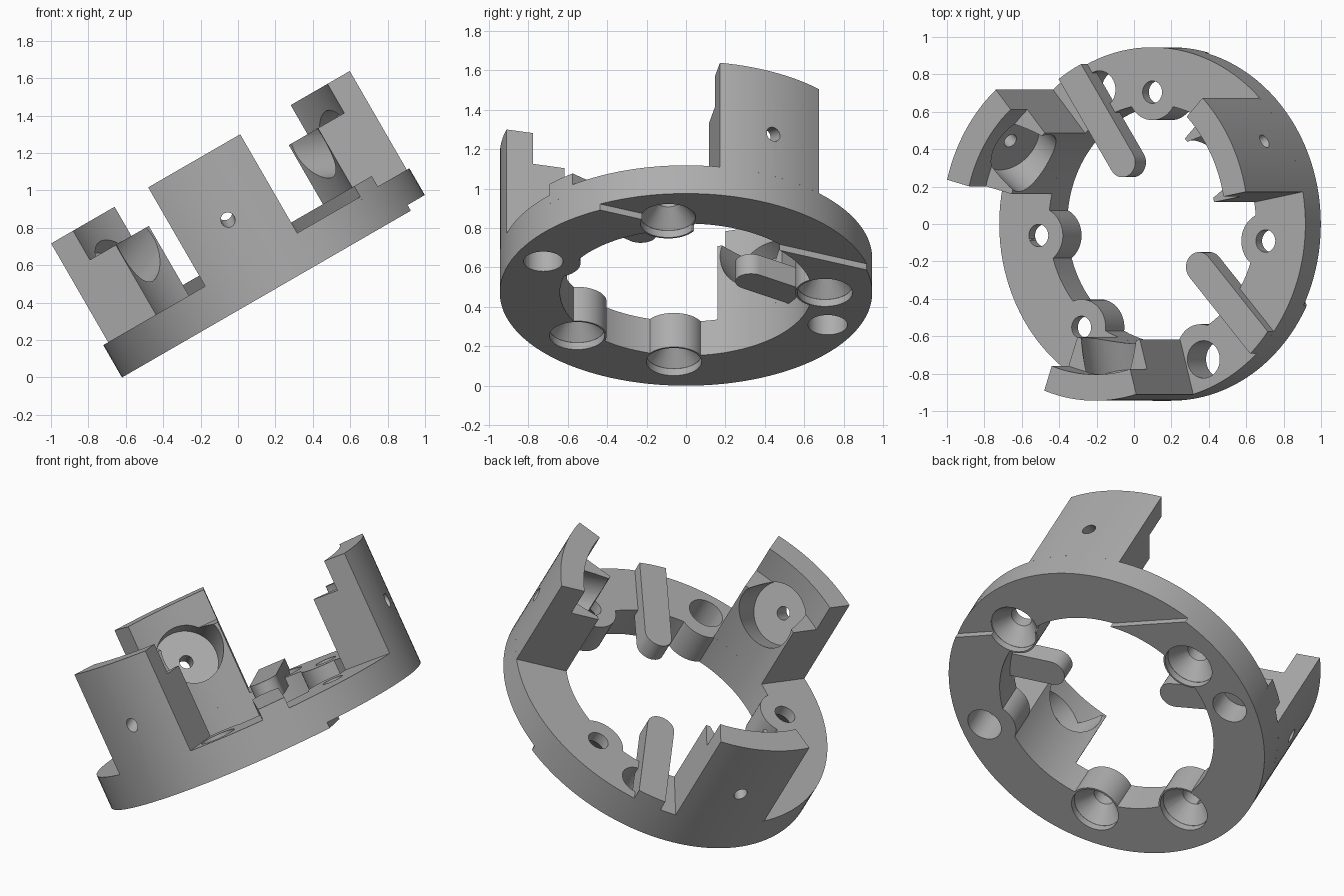
import bpy, bmesh
from math import sin, cos, pi, radians, sqrt
from mathutils import Matrix, Vector

if "Cube" in bpy.data.objects:
    bpy.data.objects.remove(bpy.data.objects["Cube"])

R_OUT, R_IN, DECK = 0.945, 0.64, 0.2
TILT = Matrix.Translation((0.198, 0, 0.4725)) @ Matrix.Rotation(radians(-30), 4, 'Y')

grey = bpy.data.materials.new("plain grey")
grey.use_nodes = True
grey.diffuse_color = (0.42, 0.42, 0.42, 1)
grey.node_tree.nodes["Principled BSDF"].inputs["Base Color"].default_value = grey.diffuse_color


def finish(name, bm):
    bmesh.ops.recalc_face_normals(bm, faces=bm.faces)
    mesh = bpy.data.meshes.new(name)
    bm.to_mesh(mesh)
    bm.free()
    mesh.materials.append(grey)
    obj = bpy.data.objects.new(name, mesh)
    bpy.context.collection.objects.link(obj)
    return obj


def revolve(name, profile, start, end, steps):
    """Sweep a closed (radius, height) profile around the vertical axis."""
    bm = bmesh.new()
    full = abs(end - start) >= 360
    rows = []
    for i in range(steps + (0 if full else 1)):
        t = radians(start + (end - start) * i / steps)
        rows.append([bm.verts.new((r * cos(t), r * sin(t), h)) for r, h in profile])
    n = len(profile)
    for i in range(steps):
        a, b = rows[i], rows[(i + 1) % len(rows)]
        for j in range(n):
            k = (j + 1) % n
            bm.faces.new((a[j], a[k], b[k], b[j]))
    if not full:
        bm.faces.new(rows[0])
        bm.faces.new(rows[-1])
    return finish(name, bm)


def cone(name, base, axis, length, r1, r2=None):
    """Cylinder or truncated cone that starts at base and runs along axis."""
    bm = bmesh.new()
    axis = Vector(axis).normalized()
    spin = axis.to_track_quat('Z', 'Y').to_matrix().to_4x4()
    place = Matrix.Translation(Vector(base) + axis * length / 2) @ spin
    bmesh.ops.create_cone(bm, cap_ends=True, segments=48, radius1=r1,
                          radius2=r1 if r2 is None else r2, depth=length, matrix=place)
    return finish(name, bm)


def combine(obj, tool, operation):
    mod = obj.modifiers.new("cut", 'BOOLEAN')
    mod.object, mod.operation, mod.solver = tool, operation, 'EXACT'
    bpy.context.view_layer.objects.active = obj
    bpy.ops.object.modifier_apply(modifier=mod.name)
    bpy.data.objects.remove(tool)


def polar(r, deg, h=0.0):
    return Vector((r * cos(radians(deg)), r * sin(radians(deg)), h))


# Base ring with bosses around the screw holes
UP = (0, 0, 1)
screws = [polar(0.705, d) for d in (90, 185, 231.6, 352.6)]
sockets = [polar(0.79, d) for d in (114.5, 293.6)]
ring = revolve("base_ring", [(R_IN, 0), (R_OUT, 0), (R_OUT, DECK), (R_IN, DECK)], 0, 360, 120)
for p in screws:
    combine(ring, cone("boss", p, UP, DECK, 0.15), 'UNION')
boss = cone("socket_boss", sockets[1] * 0.94, UP, DECK, 0.145)
combine(ring, boss, 'UNION')

# Countersunk screw holes and plain sockets
for p in screws:
    combine(ring, cone("bore", p - Vector((0, 0, 0.1)), UP, 0.5, 0.06), 'DIFFERENCE')
    combine(ring, cone("head", p - Vector((0, 0, 0.1)), UP, 0.14, 0.14), 'DIFFERENCE')
    combine(ring, cone("sink", p + Vector((0, 0, 0.039)), UP, 0.1, 0.14, 0.055), 'DIFFERENCE')
for p in sockets:
    combine(ring, cone("socket", p - Vector((0, 0, 0.1)), UP, 0.5, 0.1), 'DIFFERENCE')

# Shallow relief under one side of the ring, bounded by a chord
bm = bmesh.new()
bmesh.ops.create_cube(bm, size=1, matrix=Matrix.Rotation(radians(24.2), 4, 'Z')
                      @ Matrix.Translation((1.086, 0, -0.065)) @ Matrix.Diagonal((1, 3, 0.2, 1)))
combine(ring, finish("relief", bm), 'DIFFERENCE')
parts = [ring]

# Three pillars, each with a thin upper wall and a tilted round pocket
L_PROFILE = [(R_IN, DECK), (R_OUT, DECK), (R_OUT, 0.81), (0.805, 0.81), (0.805, 0.63), (R_IN, 0.63)]
for name, deg in (("front", 268), ("left", 28), ("right", 148)):
    pillar = revolve(name + "_pillar", L_PROFILE, deg - 17.5, deg + 17.5, 14)
    inward = polar(-cos(radians(20)), deg, sin(radians(20)))
    seat = polar(0.84, deg, 0.484)
    combine(pillar, cone("pocket", seat, inward, 0.5, 0.18), 'DIFFERENCE')
    combine(pillar, cone("pin_hole", seat - inward * 0.3, inward, 0.5, 0.038), 'DIFFERENCE')
    parts.append(pillar)


# Round-ended arms that reach from the ring over the opening
def arm(name, tip, root, half=0.08, low=0.15, high=0.265):
    tip, root = Vector(tip), Vector(root)
    d = (root - tip).normalized()
    side = Vector((-d.y, d.x))
    outline = []
    for i in range(17):
        t = pi * i / 16
        outline.append(tip + side * half * cos(t) - d * half * sin(t))
    for k in (-1, -0.5, 0, 0.5, 1):
        p = tip + side * half * k
        along = p.dot(d)
        outline.append(p + d * (sqrt(along ** 2 + R_OUT ** 2 - p.length_squared) - along))
    bm = bmesh.new()
    face = bm.faces.new([bm.verts.new((p.x, p.y, low)) for p in outline])
    new = bmesh.ops.extrude_face_region(bm, geom=[face])["geom"]
    bmesh.ops.translate(bm, vec=(0, 0, high - low),
                        verts=[v for v in new if isinstance(v, bmesh.types.BMVert)])
    return finish(name, bm)


parts.append(arm("back_arm", (-0.148, 0.33), (-0.475, 0.82)))
parts.append(arm("front_arm", (0.325, -0.23), (0.715, -0.655)))

# Shade and lean the whole assembly
for obj in parts:
    obj.matrix_world = TILT
    bpy.ops.object.select_all(action='DESELECT')
    obj.select_set(True)
    bpy.context.view_layer.objects.active = obj
    bpy.ops.object.shade_smooth_by_angle(angle=radians(30))
